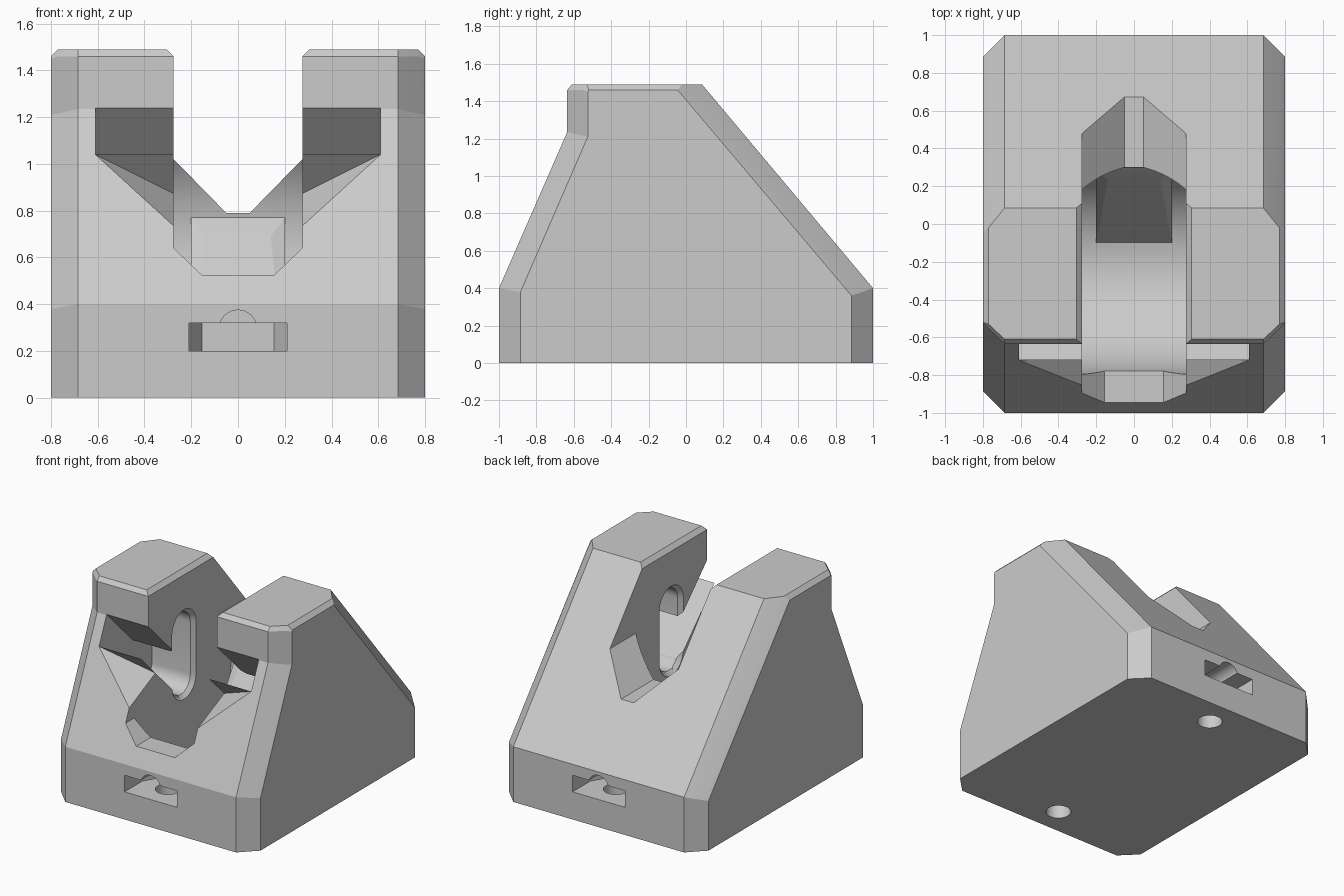
import bpy, bmesh, math
from mathutils import Vector

if "Cube" in bpy.data.objects:
    bpy.data.objects.remove(bpy.data.objects["Cube"])


def finish(name, bm):
    bmesh.ops.recalc_face_normals(bm, faces=bm.faces)
    me = bpy.data.meshes.new(name)
    bm.to_mesh(me)
    bm.free()
    ob = bpy.data.objects.new(name, me)
    bpy.context.collection.objects.link(ob)
    return ob


def loft(name, loops):
    """Skin a row of equal-length loops and cap both ends."""
    bm = bmesh.new()
    rows = [[bm.verts.new(p) for p in loop] for loop in loops]
    n = len(rows[0])
    for a, b in zip(rows, rows[1:]):
        for i in range(n):
            j = (i + 1) % n
            bm.faces.new((a[i], a[j], b[j], b[i]))
    bm.faces.new(rows[0])
    bm.faces.new(rows[-1])
    return finish(name, bm)


def hull(name, pts):
    bm = bmesh.new()
    for p in pts:
        bm.verts.new(p)
    bmesh.ops.convex_hull(bm, input=bm.verts)
    return finish(name, bm)


def along_x(name, profile, half):
    return loft(name, [[(x, y, z) for y, z in profile] for x in (-half, half)])


def along_y(name, profile, y0, y1):
    return loft(name, [[(x, y, z) for x, z in profile] for y in (y0, y1)])


def along_z(name, profile, z0, z1):
    return loft(name, [[(x, y, z) for x, y in profile] for z in (z0, z1)])


def circle(cu, cv, r, n):
    return [(cu + r * math.cos(math.tau * i / n), cv + r * math.sin(math.tau * i / n)) for i in range(n)]


def pill(r, cy=-0.225, z0=0.695, z1=1.07, n=16):
    top = [(cy + r * math.cos(math.pi * i / n), z1 + r * math.sin(math.pi * i / n)) for i in range(n + 1)]
    low = [(cy - r * math.cos(math.pi * i / n), z0 - r * math.sin(math.pi * i / n)) for i in range(n + 1)]
    return top + low


def combine(target, tool, op='DIFFERENCE'):
    tool.hide_render = True
    m = target.modifiers.new("cut", 'BOOLEAN')
    m.operation, m.object, m.solver = op, tool, 'EXACT'
    bpy.context.view_layer.objects.active = target
    bpy.ops.object.modifier_apply(modifier=m.name)
    bpy.data.objects.remove(tool)


def mirrored(half):
    """Mirror a right-hand (x, z) outline into a closed profile."""
    return half + [(-x, z) for x, z in reversed(half)]


# Wedge block with bevelled side and top edges
full = [(-1, 0), (-1, .4), (-.635, 1.235), (-.635, 1.46), (-.61, 1.49), (.085, 1.49), (1, .4), (1, 0)]
near = [(-.915, 0), (-.915, .385), (-.555, 1.215), (-.555, 1.46), (-.53, 1.49), (-.02, 1.49), (.915, .37), (.915, 0)]
side = [(-.885, 0), (-.885, .38), (-.525, 1.21), (-.525, 1.45), (-.52, 1.46), (-.045, 1.46), (.885, .36), (.885, 0)]
stations = [(-.8, side), (-.77, near), (-.685, full), (.685, full), (.77, near), (.8, side)]
body = loft("holder_body", [[(x, y, z) for y, z in p] for x, p in stations])

# Central slot: shallow vee behind, deeper flat-bottomed slot in front, round wheel well
W = .275
rim = [(W, 1.46), (.305, 1.49), (.305, 1.7)]
combine(body, along_y("rear_vee", mirrored([(.05, .79), (W, 1.02)] + rim), -.24, 1.2))
combine(body, along_y("front_slot", mirrored([(.155, .525), (W, .64)] + rim), -1.2, -.2))
combine(body, along_x("wheel_well", circle(-.24, .66, .555, 72), W))

# Axle guide: vertical rounded groove with bevelled mouth
inner, outer = pill(.11), pill(.137)
groove = [(-.61, inner), (-.302, inner), (-W, outer), (W, outer), (.302, inner), (.61, inner)]
combine(body, loft("axle_groove", [[(x, y, z) for y, z in p] for x, p in groove]))

# Slanted entry channel from the front into the axle guide
entry = [(-1.035, 1.64), (-.335, .94), (-.26, .75), (-.26, .58), (-1.12, 1.44)]
combine(body, along_x("axle_entry", entry, .61))

# Flared lead-in below the entry
flare = []
for s in (-1, 1):
    flare += [(s * .27, -.855, .73), (s * .27, -1.1, .73), (s * .61, -.72, 1.04), (s * .61, -1.0, 1.04),
              (s * .27, -.55, .87), (s * .27, -.72, 1.04)]
combine(body, hull("lead_in", flare))

# Nut pockets and screw holes at both ends
for s in (-1, 1):
    plan = [(.21, 1.1 * s), (.21, .8 * s), (.155, .7 * s), (-.155, .7 * s), (-.21, .8 * s), (-.21, 1.1 * s)]
    combine(body, along_z("nut_pocket", plan, .2, .32))
    combine(body, along_y("pocket_arch", circle(0, .295, .08, 32), .74 * s, 1.1 * s))
    combine(body, along_z("screw_hole", circle(0, .8 * s, .085, 32), -.1, .26))

# Raised bevelled pads on the wheel well floor
pads = [("rear_pad", [(.3, .77), (-.1, .12), (.32, .3), (.36, .7)], [(.23, .69), (.09, .33)]),
        ("front_pad", [(-.76, .46), (-.35, .12), (-.66, .22)], [(-.65, .38), (-.45, .21)])]
for name, base, top in pads:
    pts = [(s * .2, y, z) for s in (-1, 1) for y, z in base]
    pts += [(s * .14, y, z) for s in (-1, 1) for y, z in top]
    if name == "rear_pad":
        combine(body, hull(name, pts), 'UNION')

bpy.ops.object.select_all(action='DESELECT')
body.select_set(True)
bpy.context.view_layer.objects.active = body
bpy.ops.object.shade_smooth_by_angle(angle=math.radians(15))
